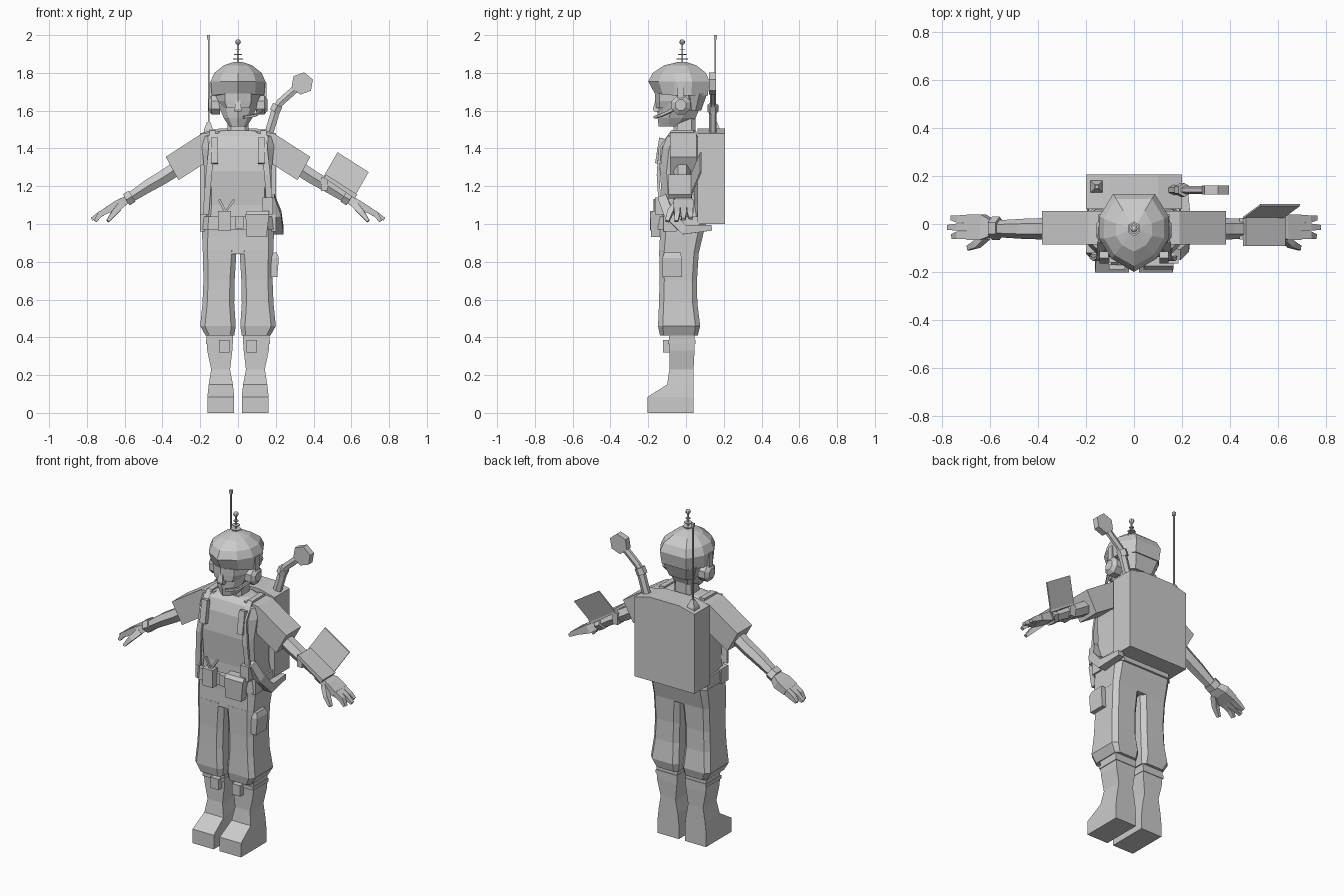
import bpy, bmesh, math
from mathutils import Vector as V

grey = bpy.data.materials.new("plain grey")
grey.diffuse_color = (0.6, 0.6, 0.6, 1)


def loft(name, rings, both=False):
    """Skin a list of equal-length point rings, capped; optionally mirrored in x."""
    bm = bmesh.new()
    for s in ((1, -1) if both else (1,)):
        rows = [[bm.verts.new((p[0] * s, p[1], p[2])) for p in r] for r in rings]
        n = len(rows[0])
        for a, b in zip(rows, rows[1:]):
            for i in range(n):
                bm.faces.new((a[i], a[(i + 1) % n], b[(i + 1) % n], b[i]))
        bm.faces.new(rows[0][::-1])
        bm.faces.new(rows[-1])
    bmesh.ops.recalc_face_normals(bm, faces=bm.faces)
    me = bpy.data.meshes.new(name)
    bm.to_mesh(me)
    bm.free()
    ob = bpy.data.objects.new(name, me)
    bpy.context.collection.objects.link(ob)
    me.materials.append(grey)
    return ob


def rect(z, x0, x1, y0, y1, c=0.0):
    """Horizontal rectangle ring with corners cut by c."""
    if not c:
        return [(x0, y0, z), (x1, y0, z), (x1, y1, z), (x0, y1, z)]
    return [(x0 + c, y0, z), (x1 - c, y0, z), (x1, y0 + c, z), (x1, y1 - c, z),
            (x1 - c, y1, z), (x0 + c, y1, z), (x0, y1 - c, z), (x0, y0 + c, z)]


def box(name, x0, x1, y0, y1, z0, z1, both=False):
    return loft(name, [rect(z0, x0, x1, y0, y1), rect(z1, x0, x1, y0, y1)], both)


def beam(name, pts, sizes, sides=4, ref=(0, 1, 0), both=False):
    """Sweep a section (half thickness, half width along ref) through points."""
    pts, ref, rings = [V(p) for p in pts], V(ref), []
    for i, p in enumerate(pts):
        d = (pts[min(i + 1, len(pts) - 1)] - pts[max(i - 1, 0)]).normalized()
        n = d.cross(ref).normalized()
        w = n.cross(d)
        k = 1 / math.cos(math.pi / sides)
        a, b = sizes[i]
        rings.append([p + n * a * k * math.cos(t) + w * b * k * math.sin(t)
                      for t in [(j + 0.5) * math.tau / sides for j in range(sides)]])
    return loft(name, rings, both)


def ball(name, c, r, seg=8):
    bm = bmesh.new()
    bmesh.ops.create_uvsphere(bm, u_segments=seg, v_segments=6, radius=r)
    bmesh.ops.translate(bm, verts=bm.verts, vec=c)
    me = bpy.data.meshes.new(name)
    bm.to_mesh(me)
    bm.free()
    me.materials.append(grey)
    bpy.context.collection.objects.link(bpy.data.objects.new(name, me))


# Boots: block foot with sloping instep, then shaft
loft("boots", [rect(0, .02, .162, -.203, .04), rect(.085, .02, .162, -.203, .04),
               rect(.15, .027, .155, -.1, .04), rect(.23, .042, .142, -.088, .04),
               rect(.33, .03, .163, -.088, .045), rect(.43, .025, .168, -.09, .045)], True)

# Baggy trousers gathered below the knee
loft("trouser_legs", [rect(.41, .02, .172, -.138, .062, .02), rect(.46, .012, .2, -.148, .075, .025),
                      rect(.58, .02, .188, -.143, .06, .025), rect(.7, .018, .183, -.14, .058, .025),
                      rect(.86, .008, .186, -.142, .068, .025)], True)
loft("hips", [rect(.84, -.186, .186, -.142, .066, .025), rect(.94, -.19, .19, -.138, .09, .03),
              rect(1.0, -.19, .19, -.138, .103, .03)])

# Torso and belt
loft("torso", [rect(.98, -.185, .185, -.13, .1, .035), rect(1.1, -.175, .175, -.125, .08, .035),
               rect(1.28, -.178, .178, -.138, .075, .035), rect(1.4, -.19, .19, -.125, .07, .035),
               rect(1.465, -.19, .19, -.1, .06, .03), rect(1.495, -.09, .09, -.07, .05, .03)])
loft("belt", [rect(.97, -.195, .195, -.148, .108, .035), rect(1.04, -.19, .19, -.145, .1, .035)])

# Sleeves: flared boxes in the x-z plane
loft("sleeves", [[(x, y, z) for x, z in ((.1, 1.49), (.19, 1.48), (.383, 1.355), (.315, 1.232), (.17, 1.325))]
                 for y in (-.085, .055)], True)

# Arms, cuffs and hands
beam("forearms", [(.3, -.02, 1.31), (.4, -.02, 1.245), (.47, -.02, 1.205), (.575, -.02, 1.137)],
     [(.038, .04), (.036, .038), (.034, .036), (.026, .03)], 6, both=True)
beam("cuffs", [(.56, -.018, 1.147), (.592, -.018, 1.128)], [(.034, .042)] * 2, 6, both=True)
beam("palms", [(.585, -.018, 1.13), (.63, -.013, 1.105), (.69, -.013, 1.075)],
     [(.02, .03), (.025, .053), (.018, .053)], both=True)
for i, (y, tip) in enumerate(((-.047, (.755, -.052, 1.015)), (-.013, (.775, -.014, 1.025)),
                              (.021, (.76, .026, 1.03)))):
    beam("fingers_%d" % i, [(.68, y, 1.08), (.73, y, 1.052), tip],
         [(.017, .017), (.015, .015), (.008, .01)], both=True)
beam("thumbs", [(.62, -.05, 1.1), (.655, -.085, 1.06), (.69, -.1, 1.015)],
     [(.018, .018), (.015, .015), (.008, .01)], both=True)

# Wrist computer: base slab on the forearm and a leaning screen
loft("computer_base", [[(x, y, z) for x, z in ((.455, 1.245), (.467, 1.262), (.632, 1.155), (.617, 1.135))]
                       for y in (-.092, .03)])
loft("computer_screen", [[(.455 + u, y + e, 1.255 + w), (.62 + u, y + e, 1.15 + w),
                          (.62 + u, y + e + .008, 1.15 + w), (.455 + u, y + e + .008, 1.255 + w)]
                         for u, y, e, w in ((0, .022, 0, 0), (.072, .022, .053, .125))])
box("computer_strap", .44, .475, -.065, .025, 1.175, 1.245)

# Backpack with a gently arched top
loft("backpack", [[(x, y, z) for x, z in ((-.2, 1.0), (.2, 1.0), (.2, 1.48), (.1, 1.505), (-.1, 1.505), (-.2, 1.48))]
                  for y in (.062, .206)])

# Whip antenna on the pack
loft("antenna_base", [rect(1.48, -.182, -.13, .13, .182), rect(1.5, -.18, -.132, .132, .18),
                      rect(1.54, -.164, -.147, .147, .164)])
box("antenna_rod", -.159, -.152, .152, .159, 1.53, 1.99)
box("antenna_tip", -.163, -.148, .148, .163, 1.978, 2.0)

# Bent sensor arm with hexagonal head
beam("sensor_post", [(.16, .142, 1.47), (.203, .142, 1.61)], [(.023, .018)] * 2, 6)
beam("sensor_collar", [(.193, .142, 1.595), (.21, .142, 1.63)], [(.027, .025)] * 2, 6)
beam("sensor_arm", [(.2, .142, 1.61), (.225, .142, 1.645), (.315, .142, 1.725)], [(.02, .014)] * 3, 6)
hexa = [(.34 + .06 * math.cos(a), .744 + .06 * math.sin(a)) for a in [.35 + i * math.tau / 6 for i in range(6)]]
loft("sensor_head", [[(x, y, z + 1) for x, z in hexa] for y in (.123, .16)])

# Neck and head
loft("neck", [rect(1.45, -.06, .06, -.07, .05, .02), rect(1.62, -.05, .05, -.06, .05, .02)])


def head_ring(z, h, front, side, back, zf=0.0):
    return [(0, front, z + zf), (h * .65, (front * .6 + side * .4), z + zf * .6), (h, side, z), (h, (side + back) * .5, z),
            (h * .6, back, z), (-h * .6, back, z), (-h, (side + back) * .5, z), (-h, side, z),
            (-h * .65, (front * .6 + side * .4), z + zf * .6)]


loft("head", [head_ring(1.515, .045, -.145, -.09, -.02), head_ring(1.56, .075, -.15, -.09, .05),
              head_ring(1.63, .105, -.155, -.07, .08), head_ring(1.74, .115, -.155, -.06, .1)])
loft("nose", [rect(1.595, -.02, .02, -.17, -.12), rect(1.61, -.018, .018, -.175, -.12),
              rect(1.68, -.008, .008, -.155, -.12)])
loft("goggles", [[(x * s, y, z) for x, y in ((0, -.165), (.07, -.14), (.118, -.05), (.1, -.04), (.06, -.1), (0, -.12))]
                 for z, s in ((1.615, .85), (1.65, 1), (1.69, 1))], True)

# Helmet: faceted dome with pointed brow and nape guard
loft("helmet", [head_ring(1.68, .138, -.165, -.06, .115, .01), head_ring(1.755, .145, -.2, -.06, .125),
                head_ring(1.8, .125, -.175, -.06, .105), head_ring(1.84, .075, -.115, -.05, .055),
                head_ring(1.858, .02, -.04, -.025, 0)])
loft("nape_guard", [rect(1.6, -.085, .085, .0, .08, .03), rect(1.69, -.12, .12, -.02, .112, .04)])

# Headphones, microphone and helmet antenna
beam("headphones", [(.095, -.027, 1.63), (.14, -.027, 1.63), (.157, -.027, 1.63)],
     [(.05, .05), (.05, .05), (.028, .028)], 8, both=True)
box("headphone_bands", .128, .15, -.045, -.01, 1.65, 1.75, True)
beam("microphone", [(.13, -.06, 1.61), (.09, -.13, 1.575), (.03, -.165, 1.565)], [(.007, .007)] * 3, ref=(0, 0, 1))
box("helmet_rod", -.004, .004, -.024, -.016, 1.85, 1.96)
for i, (z, r) in enumerate(((1.872, .026), (1.895, .02), (1.92, .012))):
    beam("rod_ring_%d" % i, [(0, -.02, z), (0, -.02, z + .005)], [(r, r)] * 2, 6)
ball("helmet_ball", (0, -.02, 1.963), .015)

# Chest harness
beam("harness", [(.135, .04, 1.492), (.135, -.075, 1.49), (.14, -.138, 1.4), (.155, -.148, 1.26), (.17, -.135, 1.05)],
     [(.007, .016)] * 5, ref=(1, 0, 0), both=True)
beam("harness_pouches", [(.125, -.128, 1.455), (.125, -.15, 1.32)], [(.014, .019)] * 2, ref=(1, 0, 0), both=True)

# Belt gear
box("tool_pouch", -.105, -.038, -.19, -.14, .965, 1.07)
for i, (a, b) in enumerate(((-.06, -.1), (-.075, -.02))):
    beam("pouch_tool_%d" % i, [(a, -.165, 1.05), (b, -.165, 1.13)], [(.006, .006)] * 2)
loft("large_pouch", [rect(.93, .045, .15, -.185, -.13), rect(1.05, .04, .165, -.19, -.13),
                     rect(1.07, .045, .165, -.175, -.13)])
box("buckle", -.015, .03, -.157, -.14, .975, 1.04)
box("side_pouches", .165, .2, -.12, -.05, .96, 1.05, True)
beam("holster", [(.165, -.125, 1.14), (.2, -.09, 1.05), (.215, -.01, .97), (.205, .135, .98)],
     [(.024, .03), (.026, .03), (.026, .025), (.015, .02)], ref=(1, 0, 0))
box("pouch_rear", .13, .185, -.165, -.11, 1.05, 1.14)

# Thigh pocket and shin pouches
loft("thigh_pocket", [rect(.72, .175, .208, -.125, -.022), rect(.82, .175, .216, -.125, -.022),
                      rect(.85, .175, .205, -.115, -.03)])
box("shin_pouches", .045, .1, -.122, -.085, .32, .385, True)
box("shin_bands", .026, .169, -.096, .049, .365, .385, True)
